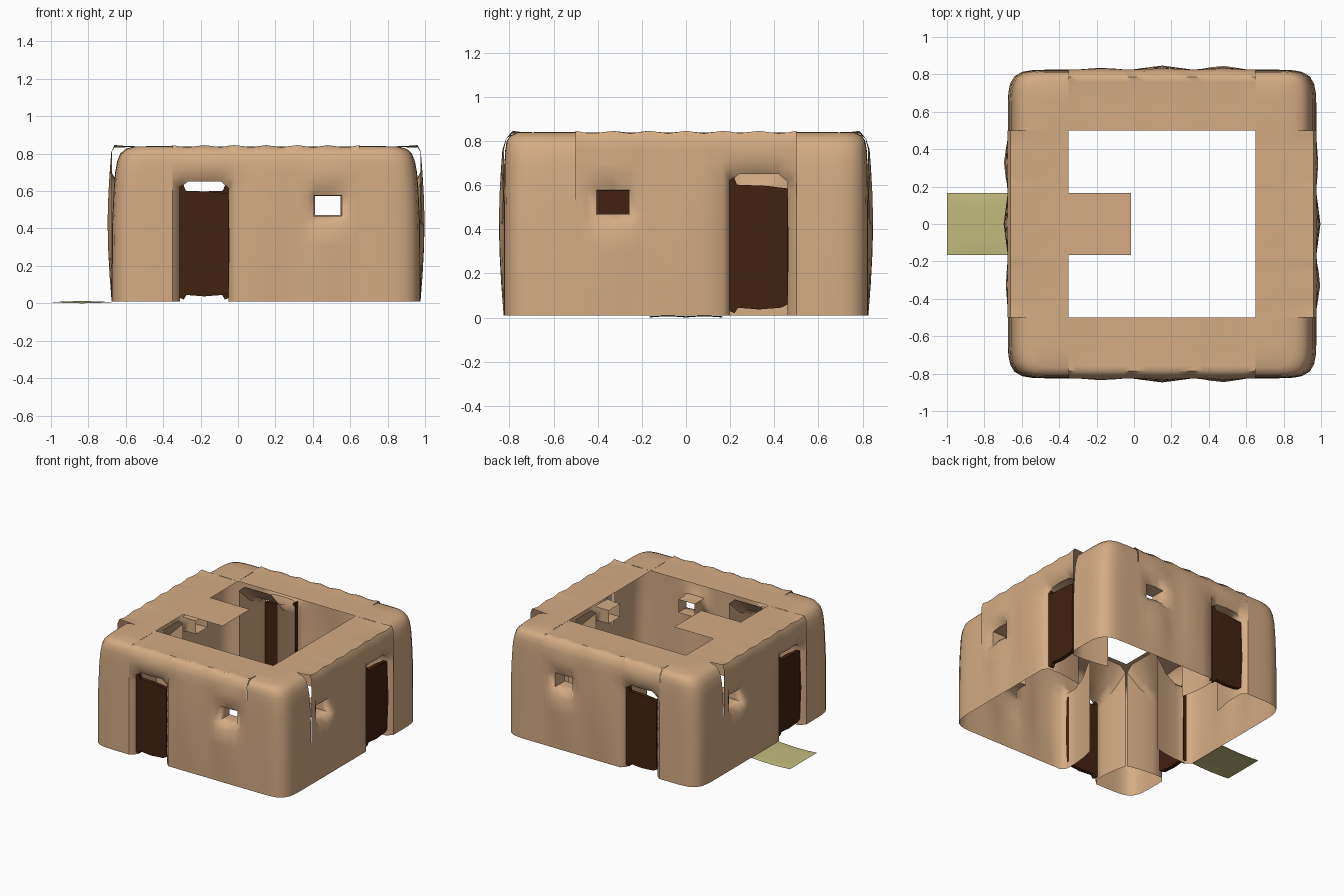
import bpy, bmesh, math

if "Cube" in bpy.data.objects:
    bpy.data.objects.remove(bpy.data.objects["Cube"])

def material(name, rgb):
    m = bpy.data.materials.new(name)
    m.diffuse_color = (*rgb, 1)
    m.use_nodes = True
    m.node_tree.nodes["Principled BSDF"].inputs["Base Color"].default_value = m.diffuse_color
    return m

SAND = material("sand_clay", (0.66, 0.41, 0.23))
WOOD = material("dark_wood", (0.055, 0.016, 0.005))
MAT = material("dry_grass", (0.54, 0.50, 0.21))

def finish(bm, name, mat, angle=40):
    bmesh.ops.recalc_face_normals(bm, faces=bm.faces)
    me = bpy.data.meshes.new(name)
    bm.to_mesh(me)
    bm.free()
    me.materials.append(mat)
    me.shade_smooth()
    me.set_sharp_from_angle(angle=math.radians(angle))
    ob = bpy.data.objects.new(name, me)
    bpy.context.collection.objects.link(ob)
    return ob

# Each side maps (along wall, outward from courtyard edge, height) to the world
SIDES = {
    "front": lambda u, w, z: (0.15 + u, -0.5 - w, z),
    "back": lambda u, w, z: (0.15 + u, 0.5 + w, z),
    "right": lambda u, w, z: (0.65 + w, -u, z),
    "left": lambda u, w, z: (-0.35 - w, u, z),
}
COLS = [-.5, -.46, -.42, -.33, -.24, -.2, -.167, -.08, 0, .08, .167, .22, .255, .33, .405, .45, .5]
ROWS = [.01, .15, .3, .42, .467, .577, .65, .70, .76, .81, .84]
TOP = [.26, .16, 0]          # outward positions of the roof strip rows

def in_hole(u, z):
    """Which opening the centre of a wall cell falls in."""
    if -.46 < u < -.2 and z < .65:
        return "door"
    if .255 < u < .405 and .467 < z < .577:
        return "window"

def on_rim(u, z):
    return (-.461 < u < -.199 and z < .651) or (.254 < u < .406 and .466 < z < .578)

def wall_point(u, z, rounded):
    bulge = 0.022 * math.sin(math.pi * z / .84) * (0.5 + 0.5 * math.cos(u * 19))
    w = .325 + bulge * (1 - (abs(u) / .5) ** 6)
    if rounded:
        w -= {.81: .012, .84: .04}.get(z, 0)
    else:
        w -= {.84: .015}.get(z, 0)
    if on_rim(u, z):
        w -= .035
        if z == .65 and u in (-.46, -.2):
            z = .615                      # arched door head
    if z == .84:
        z += .006 * math.cos(u * 37)
    return u, w, z

def build_wall(side, place):
    rounded = side in ("front", "back")
    bm = bmesh.new()
    grid = []
    for z in ROWS:
        grid.append([wall_point(u, z, rounded) for u in COLS])
    for w in TOP:
        grid.append([(u, w, .838 + (.004 * math.cos(u * 37) if w > .2 else 0)) for u in COLS])
    verts = [[bm.verts.new(place(*p)) for p in row] for row in grid]
    nr, nc = len(grid) - 1, len(COLS) - 1

    def hole(i, j):
        if not (0 <= j < nc and 0 <= i < len(ROWS) - 1):
            return None
        return in_hole((COLS[j] + COLS[j + 1]) / 2, (ROWS[i] + ROWS[i + 1]) / 2)

    inner = {}

    def inner_verts(i, j, kind):
        """Ring points of the reveal behind one rim point."""
        if (i, j) not in inner:
            u, w, z = grid[i][j]
            if kind == "door":
                steps = [(1.0, 1.0, .20), (1.08, 1.08, .1), (1.25, 1.25, 0)]
                pts = [(-.33 + (u + .33) * a, .01 + (z - .01) * b, d) for a, b, d in steps]
            else:
                pts = [(.33 + (u - .33) * a, .522 + (z - .522) * a, d) for a, d in ((.92, .25), (.92, .19))]
            inner[i, j] = [verts[i][j]] + [bm.verts.new(place(a, d, b)) for a, b, d in pts]
        return inner[i, j]

    for i in range(nr):
        for j in range(nc):
            kind = hole(i, j)
            if not kind:
                bm.faces.new((verts[i][j], verts[i][j + 1], verts[i + 1][j + 1], verts[i + 1][j]))
                continue
            # Reveals run inwards from every hole edge that meets the wall
            for di, dj, a, b in ((0, -1, (i, j), (i + 1, j)), (0, 1, (i, j + 1), (i + 1, j + 1)),
                                 (1, 0, (i + 1, j), (i + 1, j + 1)), (-1, 0, (i, j), (i, j + 1))):
                if hole(i + di, j + dj) or i + di < 0:
                    continue
                p, q = inner_verts(*a, kind), inner_verts(*b, kind)
                for k in range(len(p) - 1):
                    bm.faces.new((p[k], q[k], q[k + 1], p[k + 1]))
    bmesh.ops.delete(bm, geom=[v for v in bm.verts if not v.link_faces], context="VERTS")
    finish(bm, side + "_wall", SAND, 50)

# Worn plank door with one tall post
DOOR = [(-.463, .03), (-.44, .02), (-.425, .045), (-.33, .037), (-.23, .045), (-.2, .06),
        (-.195, .3), (-.2, .585), (-.3, .597), (-.43, .602), (-.445, .645), (-.463, .65)]

def build_door(side, place):
    bm = bmesh.new()
    pts = DOOR if side == "front" else [(-.66 - u, z) for u, z in DOOR]
    loops = [[bm.verts.new(place(u, w + .012 * math.sin(math.pi * z / .65), z)) for u, z in pts]
             for w in (.295, .265)]
    for lp in loops:
        bm.faces.new(lp)
    n = len(pts)
    for k in range(n):
        m = (k + 1) % n
        bm.faces.new((loops[0][k], loops[0][m], loops[1][m], loops[1][k]))
    bmesh.ops.triangulate(bm, faces=[f for f in bm.faces if len(f.verts) > 4])
    finish(bm, side + "_door", WOOD, 30)

for side, place in SIDES.items():
    build_wall(side, place)
    build_door(side, place)

# Corners: rounded-square rings; the x side slopes in more than the y side
# (height, x scale, y scale)
RINGS = [(.01, 1, 1), (.2, 1, 1), (.42, .995, 1), (.6, .97, .995), (.7, .945, .99), (.76, .91, .98),
         (.80, .86, .96), (.825, .78, .91), (.838, .64, .82), (.84, .4, .5)]

def build_corner(name, sx, sy):
    bm = bmesh.new()
    cx, cy = 0.15 + 0.5 * sx, 0.5 * sy
    rings, n = [], 14
    for z, kx, ky in RINGS:
        ring = []
        for i in range(n + 1):
            t = math.pi / 2 * i / n
            c, s = max(0, math.cos(t)), max(0, math.sin(t))
            r = (c ** 6 + s ** 6) ** (-1 / 6)
            ring.append(bm.verts.new((cx + sx * .325 * kx * c * r, cy + sy * .325 * ky * s * r, z)))
        rings.append(ring)
    for a, b in zip(rings, rings[1:]):
        for i in range(n):
            bm.faces.new((a[i], a[i + 1], b[i + 1], b[i]))
    tip = bm.verts.new((cx, cy, .838))
    for i in range(n):
        bm.faces.new((rings[-1][i], rings[-1][i + 1], tip))
    finish(bm, name, SAND, 60)

for sx, xn in ((-1, "left"), (1, "right")):
    for sy, yn in ((-1, "front"), (1, "back")):
        build_corner(f"{yn}_{xn}_corner", sx, sy)

# Flat sheets: roof tongue over the courtyard and the ground mat outside
def sheet(name, x0, x1, half, z, sag, mat):
    bm = bmesh.new()
    n = 4
    g = [[bm.verts.new((x0 + (x1 - x0) * i / n, half * (j / 2 - 1),
                        z - sag * math.sin(math.pi * i / n) * (1 if j % 2 == 0 else -1)))
          for j in range(5)] for i in range(n + 1)]
    for i in range(n):
        for j in range(4):
            bm.faces.new((g[i][j], g[i + 1][j], g[i + 1][j + 1], g[i][j + 1]))
    finish(bm, name, mat)

sheet("roof_tongue", -.35, -.015, .167, .838, 0, SAND)
sheet("ground_mat", -1.0, -.67, .165, .006, .006, MAT)
